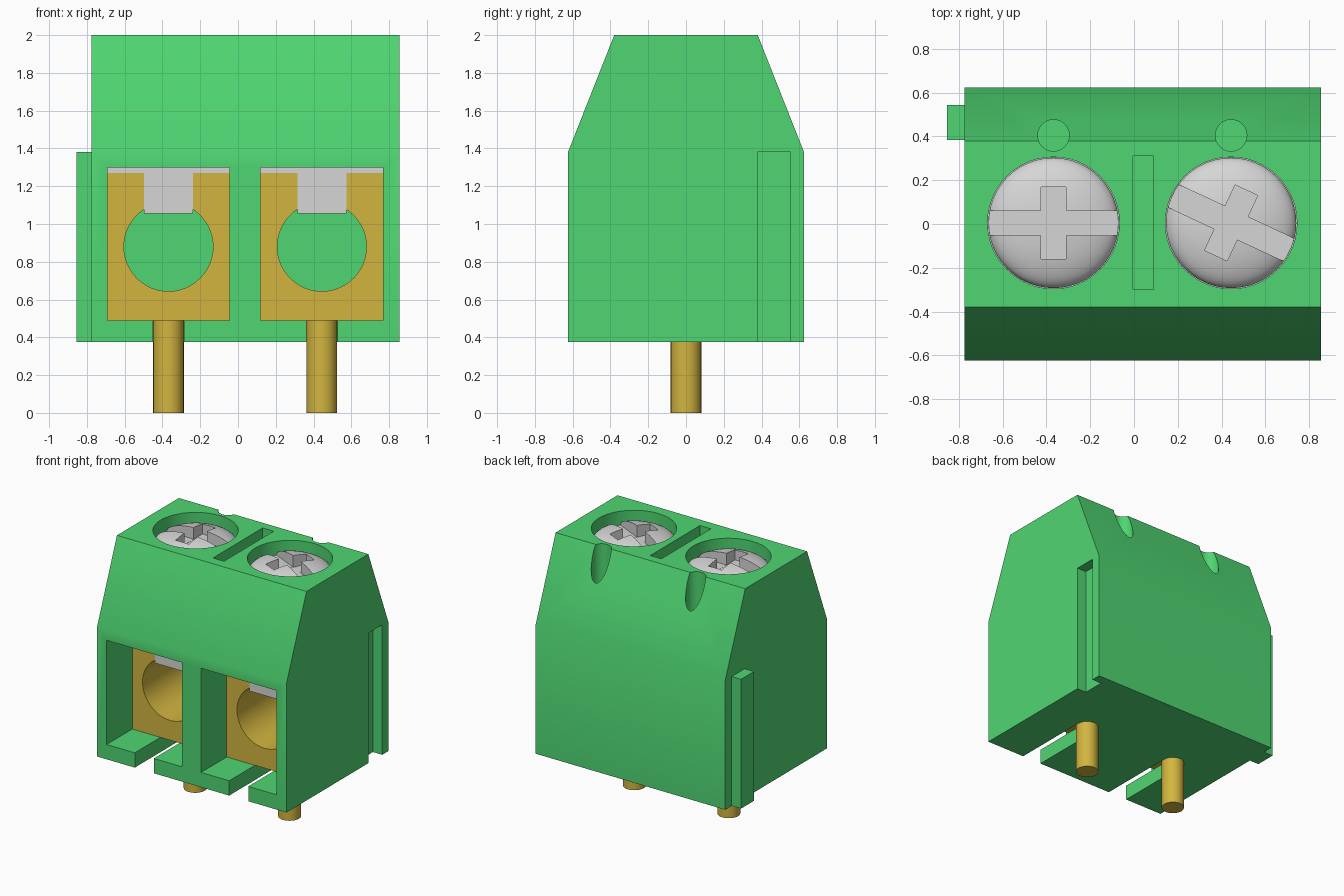
import bpy, bmesh, math
from mathutils import Matrix, Vector

cube = bpy.data.objects.get("Cube")
if cube:
    bpy.data.objects.remove(cube, do_unlink=True)


def material(name, rgb):
    m = bpy.data.materials.new(name)
    m.use_nodes = True
    m.diffuse_color = (*rgb, 1)
    m.node_tree.nodes["Principled BSDF"].inputs["Base Color"].default_value = (*rgb, 1)
    return m


GREEN = material("green plastic", (0.078, 0.672, 0.168))
BRASS = material("brass", (0.645, 0.462, 0.051))
STEEL = material("light steel", (0.672, 0.672, 0.672))


def finish(name, bm, mat):
    bmesh.ops.recalc_face_normals(bm, faces=bm.faces)
    me = bpy.data.meshes.new(name)
    bm.to_mesh(me)
    bm.free()
    me.materials.append(mat)
    ob = bpy.data.objects.new(name, me)
    bpy.context.collection.objects.link(ob)
    return ob


def box(name, x, y, z, mat, turn=None):
    bm = bmesh.new()
    bmesh.ops.create_cube(bm, size=1)
    for v in bm.verts:
        v.co = Vector([(a + b) / 2 + c * (b - a) for (a, b), c in zip((x, y, z), v.co)])
    if turn:
        bm.transform(turn)
    return finish(name, bm, mat)


def cylinder(name, x, y, z0, z1, r, mat, seg=48):
    bm = bmesh.new()
    bmesh.ops.create_cone(bm, cap_ends=True, segments=seg, radius1=r, radius2=r, depth=z1 - z0)
    bm.transform(Matrix.Translation((x, y, (z0 + z1) / 2)))
    return finish(name, bm, mat)


def cut(target, *cutters):
    """Subtract the cutters, bake the result and remove the cutters."""
    for c in cutters:
        c.hide_render = True
        mod = target.modifiers.new("cut", 'BOOLEAN')
        mod.operation, mod.solver, mod.object = 'DIFFERENCE', 'EXACT', c
        bpy.context.view_layer.update()
        deps = bpy.context.evaluated_depsgraph_get()
        old = target.data
        target.data = bpy.data.meshes.new_from_object(target.evaluated_get(deps))
        target.modifiers.clear()
        bpy.data.meshes.remove(old)
        bpy.data.objects.remove(c, do_unlink=True)


def smooth(ob):
    bpy.ops.object.select_all(action='DESELECT')
    bpy.context.view_layer.objects.active = ob
    ob.select_set(True)
    bpy.ops.object.shade_smooth_by_angle(angle=math.radians(30))


# Housing: side profile pushed across the width
LEFT, RIGHT, BASE, SHOULDER, TOP = -0.775, 0.855, 0.375, 1.38, 2.0
profile = [(-0.625, BASE), (0.625, BASE), (0.625, SHOULDER),
           (0.38, TOP), (-0.38, TOP), (-0.625, SHOULDER)]
bm = bmesh.new()
face = bm.faces.new([bm.verts.new((LEFT, y, z)) for y, z in profile])
ext = bmesh.ops.extrude_face_region(bm, geom=[face])
bmesh.ops.translate(bm, vec=(RIGHT - LEFT, 0, 0),
                    verts=[g for g in ext["geom"] if isinstance(g, bmesh.types.BMVert)])
housing = finish("housing", bm, GREEN)

# Joining rib on one side, matching groove on the other, slot in the top
box("joining_rib", (-0.855, LEFT + 0.01), (0.385, 0.545), (BASE, SHOULDER), GREEN)
cut(housing,
    box("groove_cutter", (0.775, 0.9), (0.38, 0.55), (0.3, 1.385), GREEN),
    box("slot_cutter", (-0.005, 0.09), (-0.3, 0.31), (1.9, 2.1), GREEN))


def screw(name, cx, angle):
    """Domed screw with a long slot crossed by a short one."""
    r, rim, dome, foot = 0.298, 1.89, 0.1, 1.3
    steps = 10
    pts = [(0, foot), (r, foot)]
    for i in range(steps + 1):
        a = math.pi / 2 * i / steps
        pts.append((r * math.cos(a) if i < steps else 0, rim + dome * math.sin(a)))
    bm = bmesh.new()
    vs = [bm.verts.new((x, 0, z)) for x, z in pts]
    es = [bm.edges.new(p) for p in zip(vs, vs[1:])]
    bmesh.ops.spin(bm, geom=vs + es, cent=(0, 0, 0), axis=(0, 0, 1),
                   angle=math.tau, steps=48, use_merge=True)
    bmesh.ops.remove_doubles(bm, verts=bm.verts, dist=0.0001)
    bm.transform(Matrix.Translation((cx, 0.005, 0)))
    ob = finish(name, bm, STEEL)
    turn = Matrix.Translation((cx, 0.005, 0)) @ Matrix.Rotation(angle, 4, 'Z')
    w = 0.057
    cut(ob, box("long_cutter", (-0.4, 0.4), (-w, w), (rim + 0.005, 2.1), STEEL, turn),
        box("short_cutter", (-w, w), (-0.165, 0.165), (rim + 0.004, 2.1), STEEL, turn))
    smooth(ob)


# One terminal on each side: pocket, clamp, pressure plate, screw and pin
for side, cx, angle in (("right", -0.368, 0), ("left", 0.444, math.radians(-25))):
    half, front, back, floor, roof = 0.324, -0.31, 0.31, 0.49, 1.30
    cut(housing,
        box("pocket_cutter", (cx - half, cx + half), (-0.8, back), (floor, roof), GREEN),
        cylinder("screw_hole_cutter", cx, 0.005, 1.2, 2.1, 0.301, GREEN),
        box("pin_slot_cutter", (cx - 0.082, cx + 0.082), (-0.8, 0), (0.2, 0.6), GREEN),
        cylinder("notch_cutter", cx, 0.405, 1.6, 2.1, 0.072, GREEN, 32))

    clamp = box(side + "_clamp", (cx - half, cx + half), (front, back - 0.005), (floor, 1.27), BRASS)
    bore = cylinder("bore_cutter", 0, 0, -1, 1, 0.236, BRASS)
    bore.data.transform(Matrix.Translation((cx, 0, 0.88)) @ Matrix.Rotation(math.pi / 2, 4, 'X'))
    cut(clamp, bore,
        box("tongue_cutter", (cx - 0.13, cx + 0.13), (-0.5, 0.5), (1.055, 1.4), BRASS))
    smooth(clamp)

    box(side + "_plate", (cx - half, cx + half), (front, back - 0.005), (1.27, roof), STEEL)
    box(side + "_tongue", (cx - 0.13, cx + 0.13), (front, back - 0.005), (1.055, 1.27), STEEL)
    screw(side + "_screw", cx, angle)
    smooth(cylinder(side + "_pin", cx, 0, 0, floor, 0.081, BRASS, 32))

smooth(housing)
